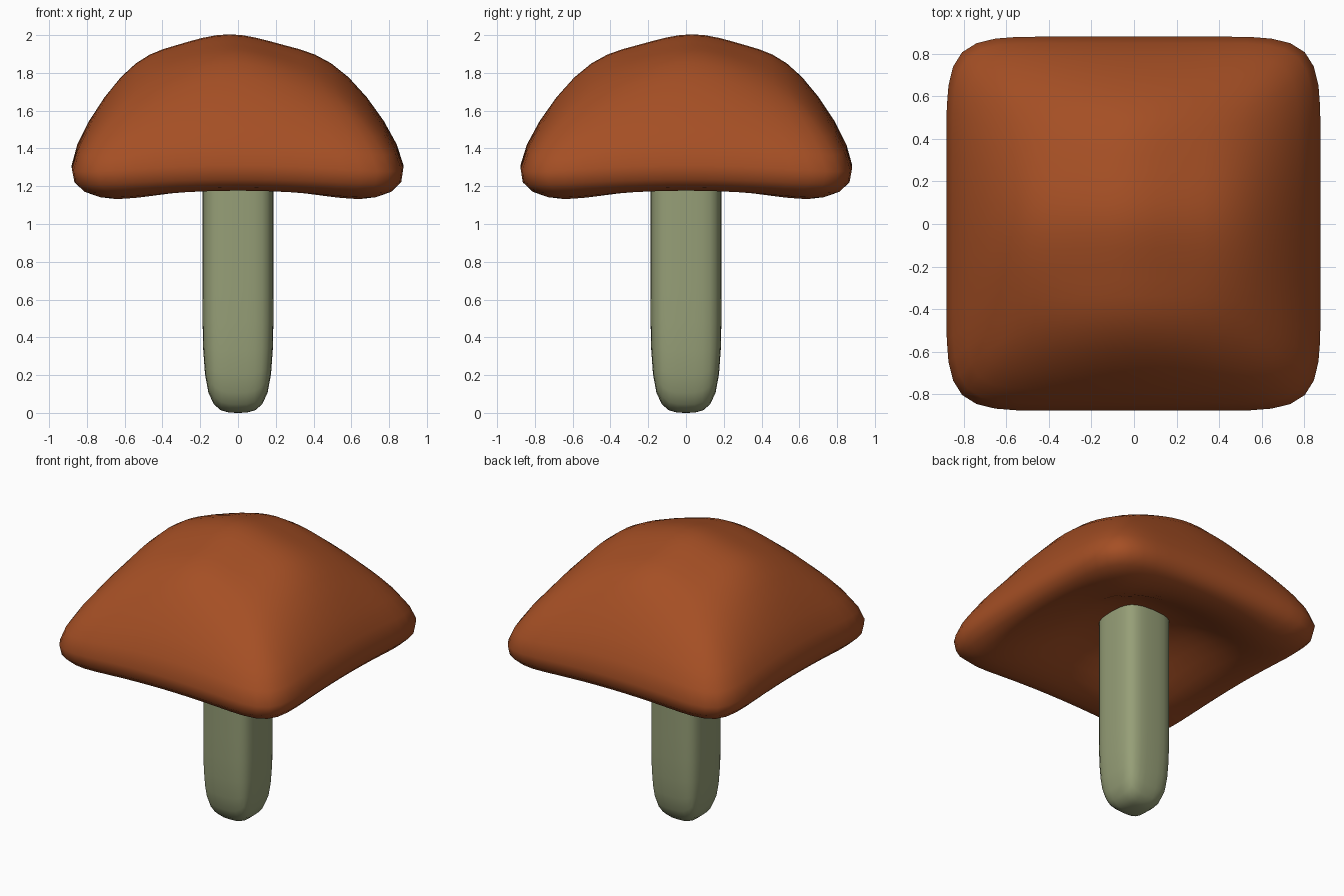
import bpy, bmesh

if "Cube" in bpy.data.objects:
    bpy.data.objects.remove(bpy.data.objects["Cube"])


def finish(name, bm, color):
    bmesh.ops.recalc_face_normals(bm, faces=bm.faces)
    mesh = bpy.data.meshes.new(name)
    bm.to_mesh(mesh)
    bm.free()
    for p in mesh.polygons:
        p.use_smooth = True
    obj = bpy.data.objects.new(name, mesh)
    bpy.context.collection.objects.link(obj)
    mat = bpy.data.materials.new(name + "_colour")
    mat.diffuse_color = color
    mat.use_nodes = True
    mat.node_tree.nodes["Principled BSDF"].inputs["Base Color"].default_value = mat.diffuse_color
    mesh.materials.append(mat)
    sub = obj.modifiers.new("Smooth", 'SUBSURF')
    sub.levels = sub.render_levels = 2
    return obj


# Cap: domed 4x4 top sheet and hollow 4x4 underside, joined through a wider rim ring
bm = bmesh.new()
RIM, RIM_Z = 1.007, 1.215


def sheet(half, heights, inner_shift, edge_shift):
    """Square grid; heights keyed by sorted (|i|, |j|)."""
    grid = {}
    for i in range(-2, 3):
        for j in range(-2, 3):
            s = edge_shift if max(abs(i), abs(j)) == 2 else inner_shift
            z = heights[tuple(sorted((abs(i), abs(j))))]
            grid[i, j] = bm.verts.new((i * half / 2 - s, j * half / 2 + 0.7 * s, z))
    for i in range(-2, 2):
        for j in range(-2, 2):
            bm.faces.new([grid[i, j], grid[i + 1, j], grid[i + 1, j + 1], grid[i, j + 1]])
    return grid


top = sheet(0.58, {(0, 0): 2.07, (0, 1): 1.97, (1, 1): 1.88,
                   (0, 2): 1.90, (1, 2): 1.83, (2, 2): 1.66}, 0.045, 0.015)
under = sheet(0.66, {(0, 0): 1.42, (0, 1): 1.37, (1, 1): 1.32,
                     (0, 2): 1.14, (1, 2): 1.12, (2, 2): 1.07}, 0, 0)
loop = ([(i, -2) for i in range(-2, 2)] + [(2, j) for j in range(-2, 2)]
        + [(-i, 2) for i in range(-2, 2)] + [(-2, -j) for j in range(-2, 2)])
rim = {k: bm.verts.new((k[0] * RIM / 2, k[1] * RIM / 2, RIM_Z)) for k in loop}
for a, b in zip(loop, loop[1:] + loop[:1]):
    for g in (top, under):
        bm.faces.new([g[a], g[b], rim[b], rim[a]])
finish("cap", bm, (0.376, 0.078, 0.018, 1))

# Stem: square column, two segments per side, rounded by subdivision
bm = bmesh.new()
ring = [(-1, -1), (0, -1), (1, -1), (1, 0), (1, 1), (0, 1), (-1, 1), (-1, 0)]
HALF = 0.188
levels = [0, 0.64, 1.28, 1.75]
rows = [[bm.verts.new((x * HALF, y * HALF, z)) for x, y in ring] for z in levels]
for a, b in zip(rows, rows[1:]):
    for k in range(8):
        n = (k + 1) % 8
        bm.faces.new([a[k], a[n], b[n], b[k]])
for row, z in ((rows[0], levels[0]), (rows[-1], levels[-1])):
    centre = bm.verts.new((0, 0, z))
    for k in (0, 2, 4, 6):
        bm.faces.new([centre, row[k - 1], row[k], row[k + 1]])
finish("stem", bm, (0.305, 0.345, 0.185, 1))
